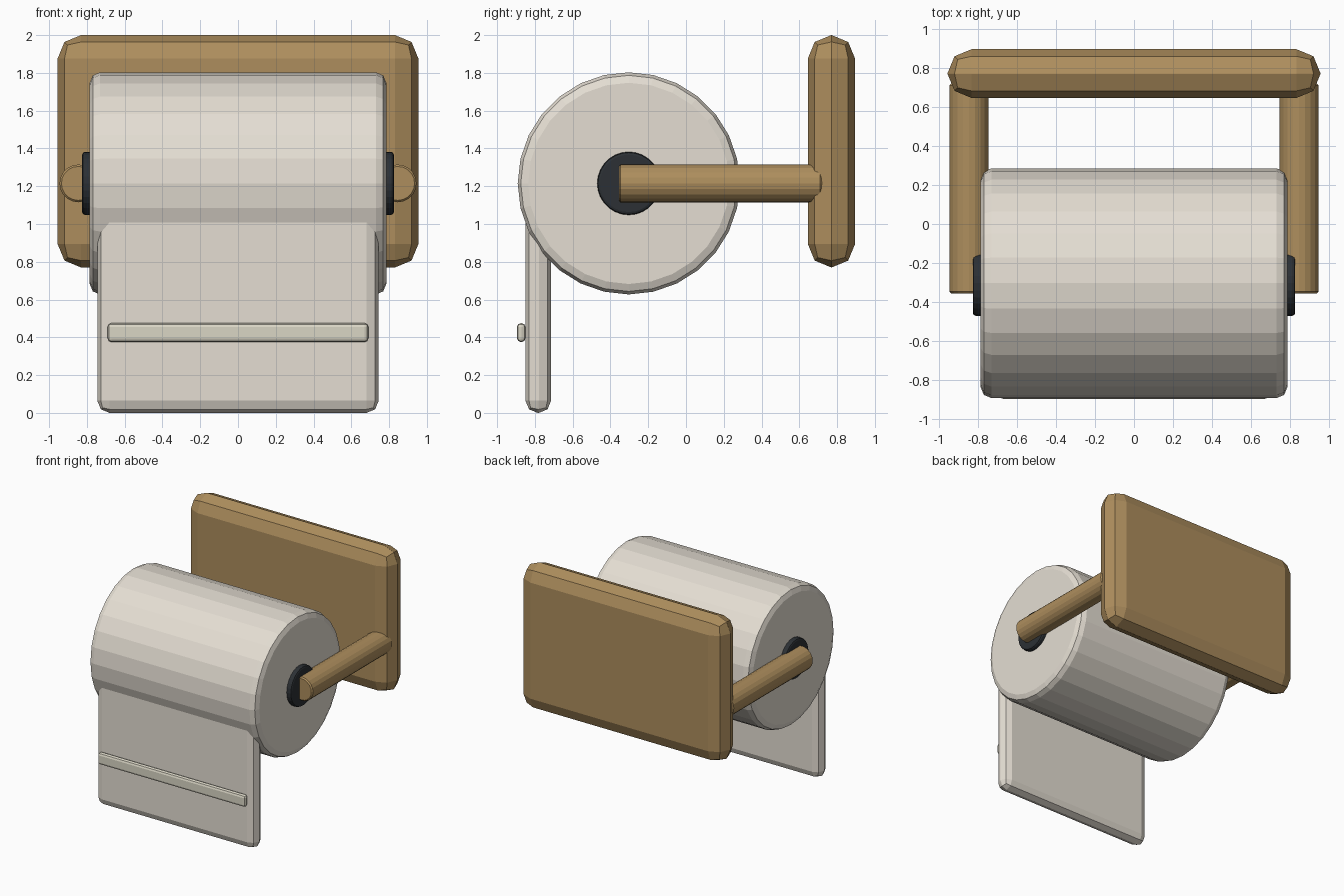
import bpy
from math import pi

if "Cube" in bpy.data.objects:
    bpy.data.objects.remove(bpy.data.objects["Cube"])


def material(name, rgb):
    m = bpy.data.materials.new(name)
    m.diffuse_color = (*rgb, 1)
    m.use_nodes = True
    m.node_tree.nodes["Principled BSDF"].inputs["Base Color"].default_value = m.diffuse_color
    return m


WOOD = material("wood", (0.42, 0.27, 0.11))
PAPER = material("paper", (0.78, 0.73, 0.65))
TRIM = material("paper_trim", (0.70, 0.67, 0.56))
DARK = material("dark_core", (0.025, 0.03, 0.035))


def finish(name, mat, bevel, segments=2):
    ob = bpy.context.object
    ob.name = name
    bpy.ops.object.transform_apply(location=False, rotation=True, scale=True)
    ob.data.materials.append(mat)
    mod = ob.modifiers.new("rounded_edges", 'BEVEL')
    mod.width = bevel
    mod.segments = segments
    mod.limit_method = 'ANGLE'
    mod.angle_limit = pi / 4
    return ob


def box(name, lo, hi, mat, bevel):
    bpy.ops.mesh.primitive_cube_add(
        size=1, location=[(a + b) / 2 for a, b in zip(lo, hi)])
    bpy.context.object.scale = [b - a for a, b in zip(lo, hi)]
    return finish(name, mat, bevel)


def cylinder(name, centre, radius, length, rotation, sides, mat, bevel, segments=2):
    bpy.ops.mesh.primitive_cylinder_add(
        vertices=sides, radius=radius, depth=length,
        location=centre, rotation=rotation)
    return finish(name, mat, bevel, segments)


AXIS_Y, AXIS_Z = -0.303, 1.215
ALONG_X, ALONG_Y = (0, pi / 2, 0), (pi / 2, 0, 0)

# Wall plate, fully rounded rim
box("wall_plate", (-0.955, 0.645, 0.77), (0.955, 0.895, 2.0), WOOD, 0.124)

# Side arms
for side, name in ((-1, "left_arm"), (1, "right_arm")):
    cylinder(name, (side * 0.845, 0.182, AXIS_Z), 0.1, 1.075,
             ALONG_Y, 20, WOOD, 0.01, 1)

# Paper roll and the core poking out of both ends
cylinder("paper_roll", (0, AXIS_Y, AXIS_Z), 0.588, 1.57, ALONG_X, 28, PAPER, 0.055)
cylinder("roll_core", (0, AXIS_Y, AXIS_Z), 0.167, 1.65, ALONG_X, 28, DARK, 0.015)

# Hanging sheet, its top end buried in the roll
box("hanging_sheet", (-0.745, -0.85, 0.0), (0.745, -0.714, 1.1), PAPER, 0.065)

# Raised tear strip across the sheet
box("tear_strip", (-0.69, -0.895, 0.375), (0.69, -0.85, 0.475), TRIM, 0.02)
